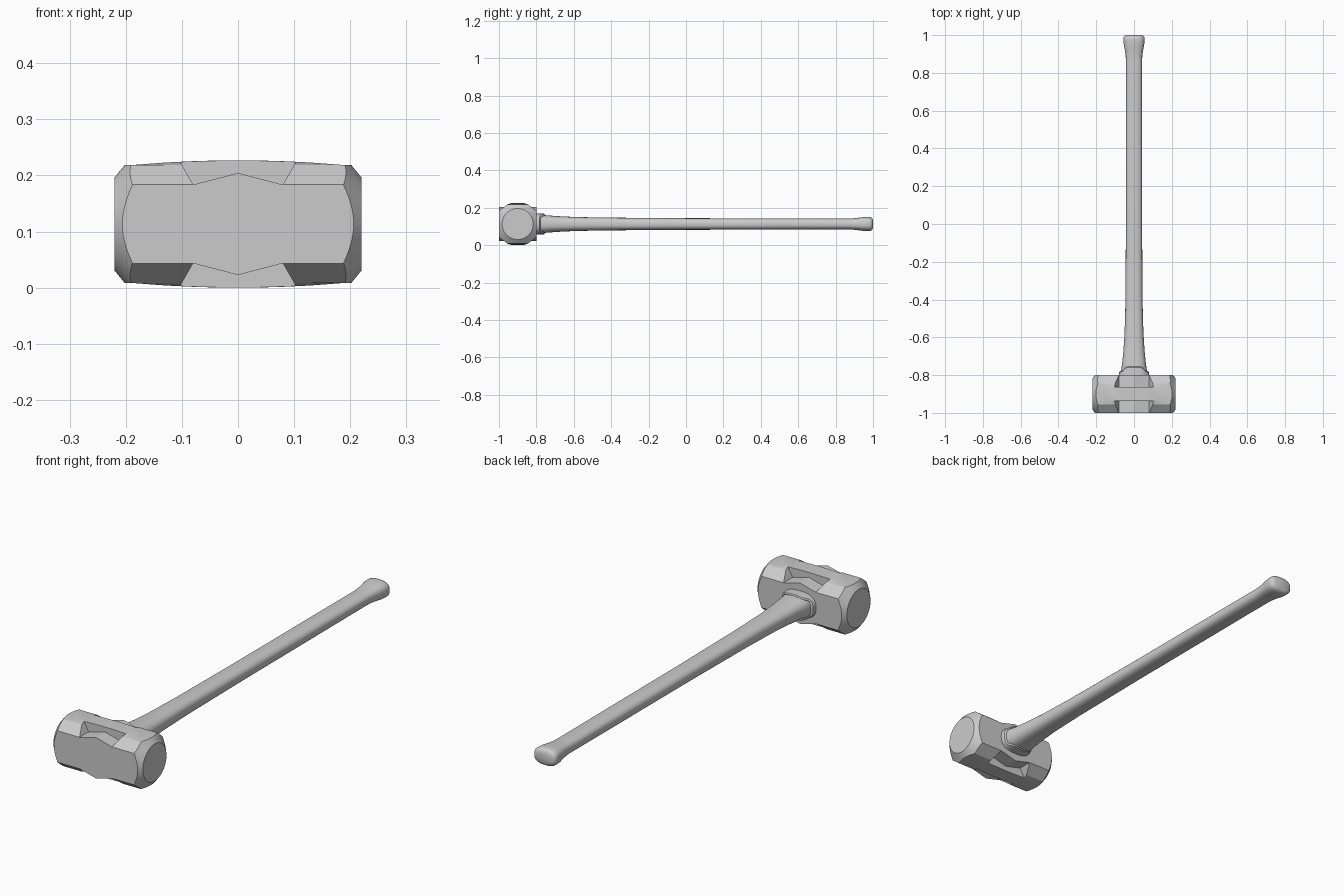
import bpy, bmesh
from math import sin, cos, pi, copysign

if "Cube" in bpy.data.objects:
    bpy.data.objects.remove(bpy.data.objects["Cube"])

CZ = 0.1135   # height of the hammer's axis
HY = -0.9     # head centre along y


def loft(name, rings, offset=(0, 0, 0)):
    """Closed solid skinned through rings of equal point count."""
    bm = bmesh.new()
    vs = [[bm.verts.new([a + b for a, b in zip(p, offset)]) for p in r] for r in rings]
    n = len(vs[0])
    for a, b in zip(vs, vs[1:]):
        for i in range(n):
            bm.faces.new((a[i], a[(i + 1) % n], b[(i + 1) % n], b[i]))
    bm.faces.new(vs[0][::-1])
    bm.faces.new(vs[-1])
    bmesh.ops.recalc_face_normals(bm, faces=bm.faces)
    me = bpy.data.meshes.new(name)
    bm.to_mesh(me)
    bm.free()
    ob = bpy.data.objects.new(name, me)
    bpy.context.collection.objects.link(ob)
    return ob


def activate(ob):
    bpy.ops.object.select_all(action='DESELECT')
    ob.select_set(True)
    bpy.context.view_layer.objects.active = ob


def boolean(ob, cutter, op):
    activate(ob)
    m = ob.modifiers.new(op, 'BOOLEAN')
    m.operation, m.solver, m.object = op, 'EXACT', cutter
    bpy.ops.object.modifier_apply(modifier=m.name)
    bpy.data.objects.remove(cutter)


def smooth(ob, angle):
    activate(ob)
    bpy.ops.object.shade_smooth_by_angle(angle=angle)


# Head blank: chamfered bar with a gently arched top and a square-cornered waist
def head_ring(x):
    top = max(0.105, 0.1135 - 0.0085 * (x / 0.19) ** 2)
    corner = 0.1 if abs(x) < 0.0795 else 0.07
    q = [(0.1, corner), (0.055, 0.105), (0.035, top)]
    pts = q + [(-y, z) for y, z in q[::-1]]
    pts += [(-y, -z) for y, z in pts]
    return [(x, y, z) for y, z in pts]


half = [0.04, 0.079, 0.08, 0.13, 0.19, 0.23]
xs = [-x for x in half[::-1]] + [0] + half
head = loft("hammer_head", [head_ring(x) for x in xs], (0, HY, CZ))

# Four notches leave the peaked cheek panels and the narrow top panel
notch = [(-0.08, 0.07), (0, 0.091), (0.08, 0.07), (0.11, 0.1225), (-0.11, 0.1225)]
for sy in (-1, 1):
    for sz in (-1, 1):
        cut = loft("notch_cutter", [[(x, sy * y, sz * z) for x, z in notch]
                                    for y in (0.036, 0.13)], (0, HY, CZ))
        boolean(head, cut, 'DIFFERENCE')

# Conical bevel around both striking faces
cone = loft("bevel_cutter", [[(x, r * cos(2 * pi * i / 64), r * sin(2 * pi * i / 64))
                              for i in range(64)]
                             for x, r in ((-0.22, 0.083), (-0.17, 0.144),
                                          (0.17, 0.144), (0.22, 0.083))], (0, HY, CZ))
boolean(head, cone, 'INTERSECT')
smooth(head, 0.2)


def oval(y, a, b, n=32, e=2.6):
    """Rounded-rectangle ring in the xz plane."""
    pts = []
    for i in range(n):
        c, s = cos(2 * pi * i / n), sin(2 * pi * i / n)
        pts.append((a * copysign(abs(c) ** (2 / e), c), y,
                    b * copysign(abs(s) ** (2 / e), s)))
    return pts


# Collar: its rim reaches further along the handle above and below
def collar_ring(y, a, b, reach):
    return [(x, y + reach * min(1, max(0, (0.062 - abs(x)) / 0.02)), z)
            for x, _, z in oval(0, a, b)]


collar = loft("head_collar", [oval(-0.85, 0.081, 0.056), oval(-0.80, 0.081, 0.056),
                              collar_ring(-0.783, 0.078, 0.055, 0.024),
                              collar_ring(-0.779, 0.072, 0.051, 0.024),
                              oval(-0.779, 0.05, 0.035)], (0, 0, CZ))
smooth(collar, 0.6)

# Handle: y position, half width, half height
stations = [(-0.85, 0.071, 0.051), (-0.78, 0.069, 0.050), (-0.74, 0.063, 0.046),
            (-0.67, 0.056, 0.041), (-0.58, 0.050, 0.037), (-0.40, 0.045, 0.034),
            (0.0, 0.043, 0.031), (0.5, 0.043, 0.030), (0.86, 0.043, 0.029),
            (0.89, 0.044, 0.030), (0.92, 0.048, 0.033), (0.95, 0.054, 0.037),
            (0.975, 0.056, 0.038), (0.988, 0.055, 0.037), (0.995, 0.050, 0.032),
            (1.0, 0.040, 0.022)]
handle = loft("handle", [oval(*s) for s in stations], (0, 0, CZ))
smooth(handle, 0.8)
